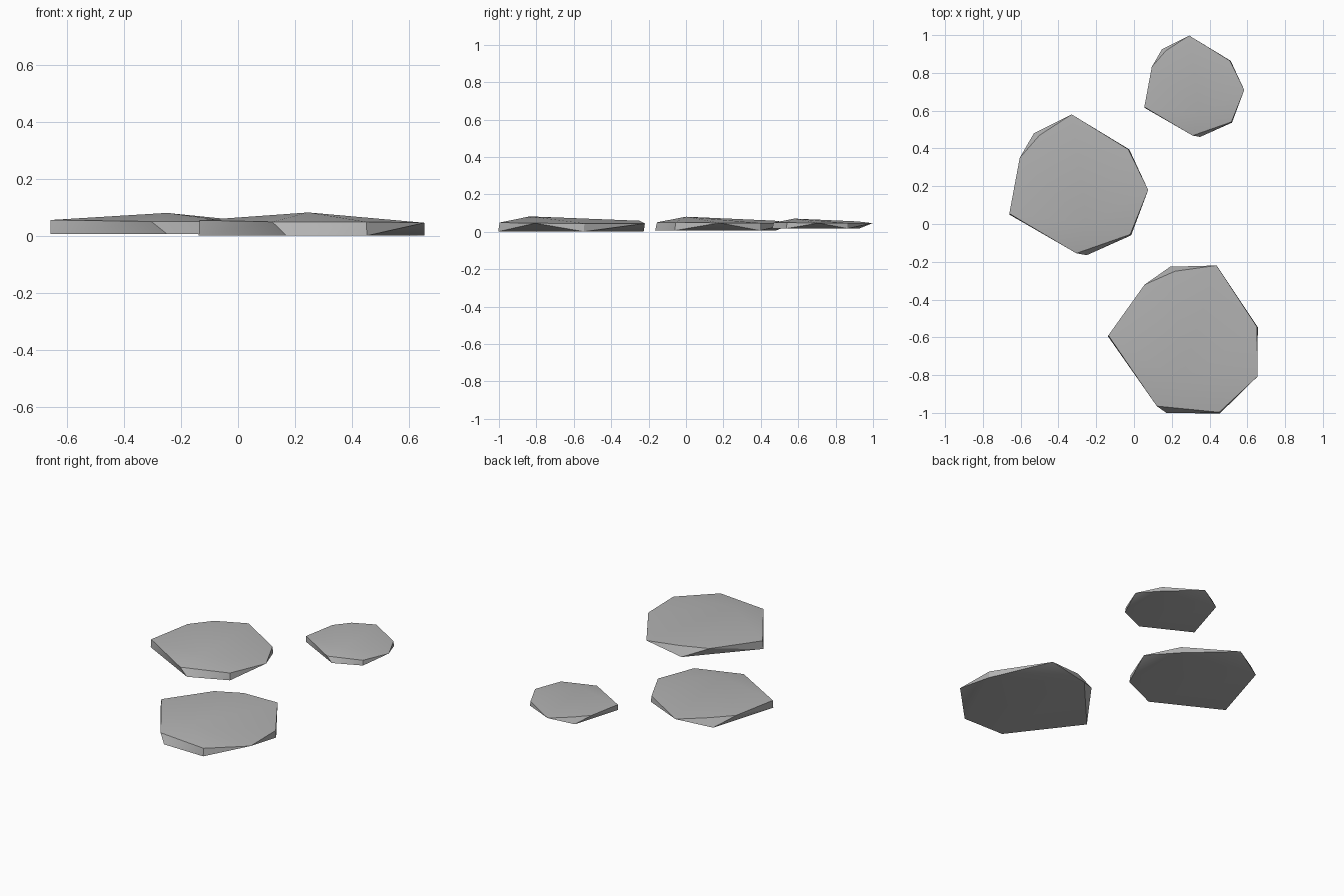
import bpy
import bmesh
import math
from mathutils import Matrix, Vector

cube = bpy.data.objects.get("Cube")
if cube:
    bpy.data.objects.remove(cube, do_unlink=True)

# One plain grey stone colour
stone_grey = bpy.data.materials.new("stone_grey")
stone_grey.use_nodes = True
grey = (0.45, 0.45, 0.45, 1)
stone_grey.diffuse_color = grey
stone_grey.node_tree.nodes["Principled BSDF"].inputs["Base Color"].default_value = grey

# Shared slab shape: eight-sided upper rim, five-sided base, off-centre crown
upper_rim = [
    (-.37, -.155, .011), (-.315, .14, .012), (-.21, .26, .015), (-.04, .37, .002),
    (.26, .185, .002), (.365, -.03, .003), (.27, -.265, .006), (-.015, -.365, .006),
]
base_rim = [(-.37, -.16), (-.24, .27), (.265, .185), (.275, -.27), (.04, -.375)]
base_depth = -.038
crown = (.04, -.21, .036)


def make_stone(name, location, size, turn):
    """Wrap the slab points in a hull, then size, turn and place it."""
    bm = bmesh.new()
    points = upper_rim + [(x, y, base_depth) for x, y in base_rim] + [crown]
    for point in points:
        bm.verts.new(point)
    bmesh.ops.convex_hull(bm, input=list(bm.verts))
    placement = (Matrix.Translation(Vector(location))
                 @ Matrix.Rotation(math.radians(turn), 4, "Z")
                 @ Matrix.Scale(size, 4))
    bmesh.ops.transform(bm, matrix=placement, verts=bm.verts)
    bmesh.ops.recalc_face_normals(bm, faces=bm.faces)
    mesh = bpy.data.meshes.new(name)
    bm.to_mesh(mesh)
    bm.free()
    mesh.materials.append(stone_grey)
    stone = bpy.data.objects.new(name, mesh)
    bpy.context.collection.objects.link(stone)

    # Soft crown and underside, crisp rim
    bpy.ops.object.select_all(action="DESELECT")
    stone.select_set(True)
    bpy.context.view_layer.objects.active = stone
    bpy.ops.object.shade_smooth_by_angle(angle=math.radians(30))
    return stone


# Three stepping stones, front to back
make_stone("large_stone", (.305, -.607, .043), 1.1, -25)
make_stone("medium_stone", (-.29, .21, .045), 1, 0)
make_stone("small_stone", (.321, .731, .045), .72, 0)
